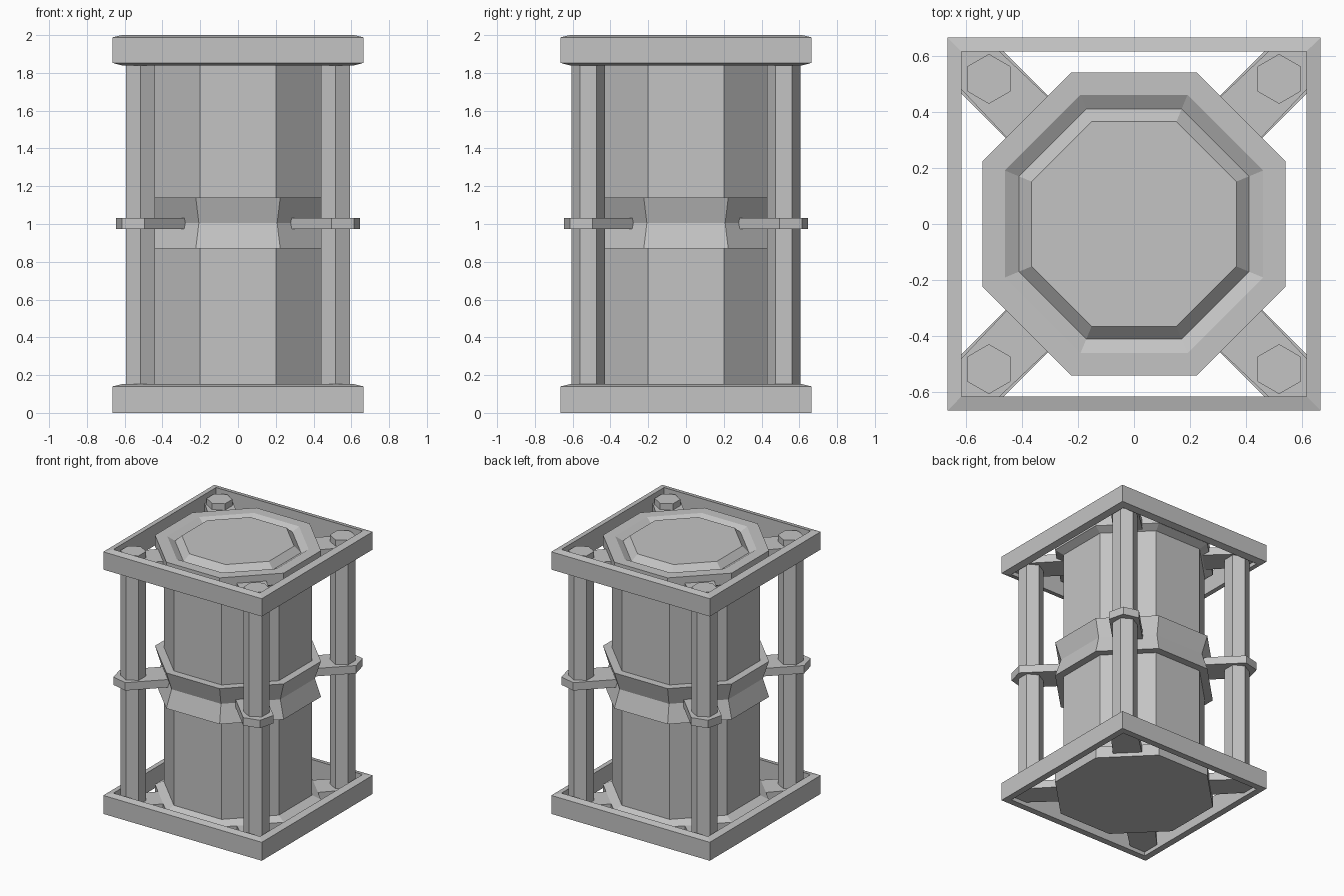
import bpy, bmesh
from math import pi, sin, cos

cube = bpy.data.objects.get("Cube")
if cube:
    bpy.data.objects.remove(cube, do_unlink=True)

# Single plain grey for every part
grey = bpy.data.materials.new("plain_grey")
grey.use_nodes = True
GREY = (0.55, 0.55, 0.55, 1)
grey.diffuse_color = GREY
grey.node_tree.nodes["Principled BSDF"].inputs["Base Color"].default_value = GREY


def finish(name, bm):
    bmesh.ops.recalc_face_normals(bm, faces=bm.faces)
    mesh = bpy.data.meshes.new(name)
    bm.to_mesh(mesh)
    bm.free()
    mesh.materials.append(grey)
    obj = bpy.data.objects.new(name, mesh)
    bpy.context.collection.objects.link(obj)
    return obj


def turned(name, sides, profile, phase, centre=(0, 0), closed=False):
    """Turn a profile of (flat-to-axis distance, z) into a faceted solid or a ring."""
    bm = bmesh.new()
    rings = []
    for dist, z in profile:
        r = dist / cos(pi / sides)
        angles = [phase + 2 * pi * k / sides for k in range(sides)]
        rings.append([bm.verts.new((centre[0] + r * cos(a), centre[1] + r * sin(a), z))
                      for a in angles])
    pairs = list(zip(rings, rings[1:]))
    if closed:
        pairs.append((rings[-1], rings[0]))
    else:
        bm.faces.new(rings[0])
        bm.faces.new(rings[-1])
    for low, high in pairs:
        for k in range(sides):
            n = (k + 1) % sides
            bm.faces.new((low[k], low[n], high[n], high[k]))
    return finish(name, bm)


def prism(name, outline, z0, z1):
    """Extrude a flat outline between two heights."""
    bm = bmesh.new()
    face = bm.faces.new([bm.verts.new((x, y, z0)) for x, y in outline])
    top = bmesh.ops.extrude_face_region(bm, geom=[face])["geom"]
    moved = [v for v in top if isinstance(v, bmesh.types.BMVert)]
    bmesh.ops.translate(bm, verts=moved, vec=(0, 0, z1 - z0))
    return finish(name, bm)


# Octagonal canister with flanged ends and a grooved lid
turned("canister", 8, [
    (0.54, 0.0), (0.54, 0.09), (0.483, 0.12),
    (0.483, 1.865), (0.54, 1.895), (0.54, 1.98),
    (0.46, 1.98), (0.41, 1.95), (0.365, 1.995)], pi / 8)

# Pinched band around the waist
turned("waist_band", 8, [
    (0.47, 0.87), (0.54, 0.87), (0.50, 1.005), (0.54, 1.14), (0.47, 1.14)],
    pi / 8, closed=True)

# Square frames at both ends
turned("bottom_frame", 4, [
    (0.615, 0.0), (0.665, 0.0), (0.665, 0.14), (0.615, 0.152)], pi / 4, closed=True)
turned("top_frame", 4, [
    (0.615, 1.84), (0.665, 1.853), (0.665, 1.988), (0.615, 2.0)], pi / 4, closed=True)

# Corner posts, each held by three pointed diagonal arms
POST = 0.517
ARM = [(0.22, 0.37), (0.37, 0.22), (0.645, 0.495), (0.615, 0.615), (0.495, 0.645)]
LEVELS = {"bottom": (0.03, 0.09), "middle": (0.973, 1.033), "top": (1.87, 1.93)}
for depth, sy in (("front", -1), ("back", 1)):
    for side, sx in (("right", -1), ("left", 1)):
        corner = depth + "_" + side
        turned(corner + "_post", 6, [(0.077, 0.03), (0.077, 1.978)],
               pi / 2, centre=(sx * POST, sy * POST))
        for level, (z0, z1) in LEVELS.items():
            # Arms at the ends stop just inside the frame wall
            limit = 0.65 if level == "middle" else 0.63
            outline = [(sx * min(x, limit), sy * min(y, limit)) for x, y in ARM]
            prism(corner + "_" + level + "_arm", outline, z0, z1)
